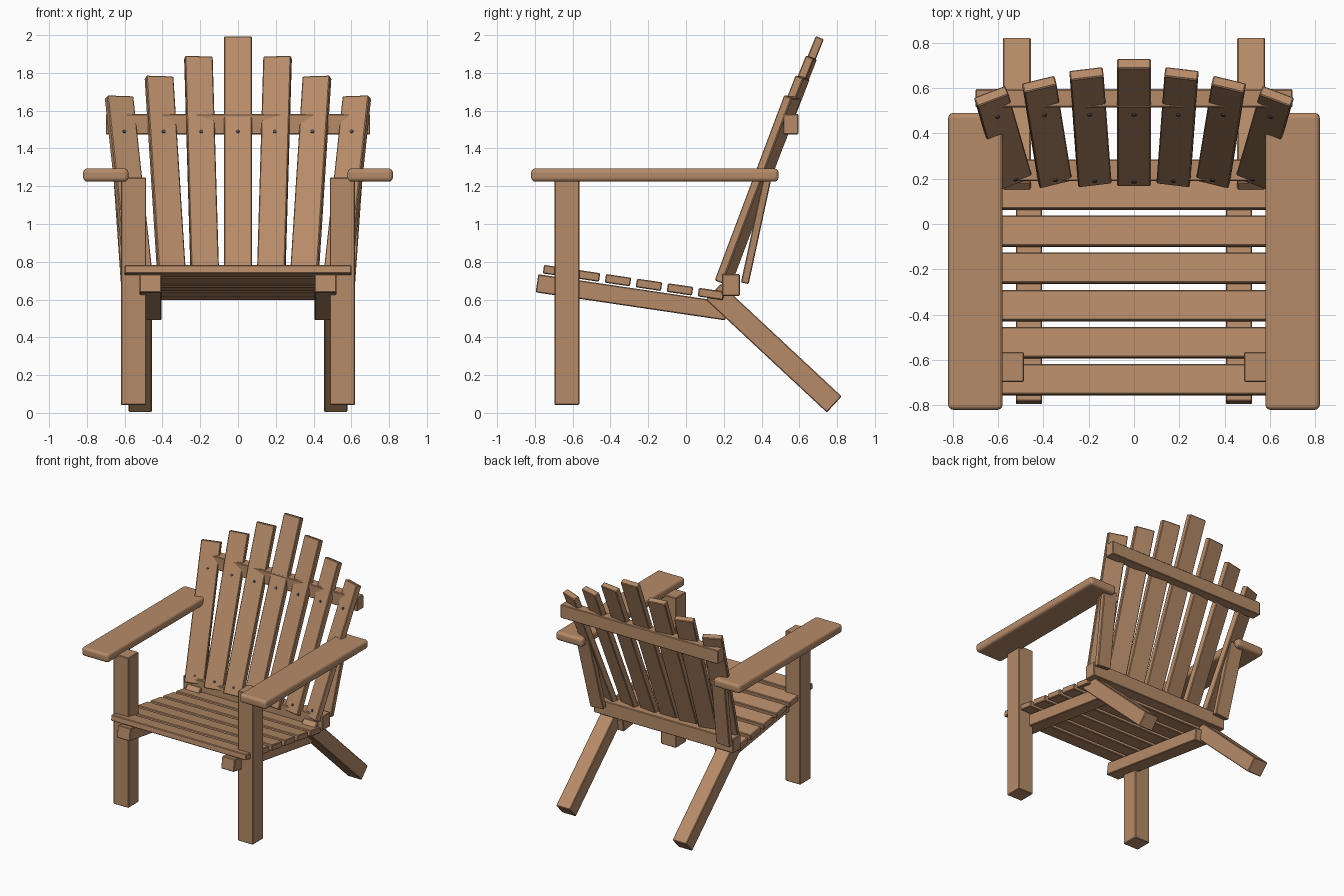
import bpy
import math
from mathutils import Matrix, Vector

cube = bpy.data.objects.get("Cube")
if cube:
    bpy.data.objects.remove(cube, do_unlink=True)


def material(name, colour, roughness):
    mat = bpy.data.materials.new(name)
    mat.use_nodes = True
    mat.diffuse_color = (*colour, 1)
    bsdf = mat.node_tree.nodes["Principled BSDF"]
    bsdf.inputs["Base Color"].default_value = (*colour, 1)
    bsdf.inputs["Roughness"].default_value = roughness
    return mat


WOOD = material("warm_wood", (0.47, 0.26, 0.14), 0.7)
METAL = material("dark_metal", (0.07, 0.07, 0.08), 0.5)


def board(name, size, matrix, bevel=0.005, segments=1):
    """Box of the given size, placed by a matrix, with eased edges."""
    bpy.ops.mesh.primitive_cube_add(size=1)
    obj = bpy.context.object
    obj.name = name
    obj.data.transform(Matrix.Diagonal((*size, 1)))
    obj.matrix_world = matrix
    obj.data.materials.append(WOOD)
    mod = obj.modifiers.new("eased_edges", "BEVEL")
    mod.width = bevel
    mod.segments = segments
    return obj


def spanning(name, low, high, **kw):
    """Axis-aligned board between two corners."""
    low, high = Vector(low), Vector(high)
    return board(name, high - low, Matrix.Translation((low + high) / 2), **kw)


def tilted(name, centre, size, degrees):
    """Board turned about the x axis."""
    turn = Matrix.Rotation(math.radians(degrees), 4, "X")
    return board(name, size, Matrix.Translation(centre) @ turn)


def frame(origin, across, up):
    """Matrix with z along up and x as near to across as possible."""
    z = up.normalized()
    x = (across - across.dot(z) * z).normalized()
    y = z.cross(x)
    return Matrix.Translation(origin) @ Matrix((x, y, z)).transposed().to_4x4()


# Seat slats, stepping down towards the back
SLOPE = -8.4
for i in range(6):
    y = -0.688 + 0.164 * i
    z = 0.751 - 0.148 * (y + 0.688)
    tilted(f"seat_slat_{i + 1}", (0, y, z), (1.2, 0.135, 0.046), SLOPE)

# Cross beams
spanning("back_lower_beam", (-0.62, 0.19, 0.62), (0.62, 0.285, 0.735))
spanning("back_upper_rail", (-0.7, 0.515, 1.475), (0.7, 0.595, 1.583))

# Parts in pairs
for side, s in (("left", 1), ("right", -1)):
    def pair(name, low, high, **kw):
        spanning(f"{name}_{side}", (min(s * low[0], s * high[0]), *low[1:]),
                 (max(s * low[0], s * high[0]), *high[1:]), **kw)

    pair("armrest", (0.58, -0.82, 1.224), (0.82, 0.49, 1.294), bevel=0.022, segments=3)
    pair("front_leg", (0.486, -0.697, 0.042), (0.62, -0.565, 1.247))
    tilted(f"seat_rail_{side}", (s * 0.463, -0.287, 0.612), (0.115, 1.015, 0.097), SLOPE)
    tilted(f"back_leg_{side}", (s * 0.517, 0.465, 0.343), (0.123, 0.875, 0.116), -43)

    # Arm support, standing behind the lower beam
    foot, head = Vector((s * 0.56, 0.312, 0.69)), Vector((s * 0.6, 0.435, 1.26))
    board(f"arm_support_{side}", (0.12, 0.042, (head - foot).length),
          frame((foot + head) / 2, Vector((1, 0, 0)), head - foot))

# Fan of back slats, each turned in towards the sitter, with its screws
TOPS = ((0, 0.687, 1.995), (0.207, 0.643, 1.89), (0.413, 0.597, 1.785), (0.622, 0.545, 1.68))
THICK = 0.046
for k in range(-3, 4):
    n, s = abs(k), (1 if k > 0 else -1)
    tx, ty, tz = TOPS[n]
    foot = Vector((0.172 * k, 0.165 + 0.004 * n, 0.7))
    head = Vector((s * tx, ty, tz))
    yaw = -math.radians(7.2 * k)
    fr = frame(foot, Vector((math.cos(yaw), math.sin(yaw), 0)), head - foot)
    length = (head - foot).length
    board(f"back_slat_{k + 4}", (0.148, THICK, length),
          fr @ Matrix.Translation((0, THICK / 2, length / 2)))
    for row, height in (("lower", 0.755), ("upper", 1.49)):
        along = length * (height - 0.7) / (tz - 0.7)
        bpy.ops.mesh.primitive_cylinder_add(vertices=12, radius=0.01, depth=0.012)
        screw = bpy.context.object
        screw.name = f"{row}_screw_{k + 4}"
        screw.matrix_world = (fr @ Matrix.Translation((0, 0, along))
                              @ Matrix.Rotation(math.pi / 2, 4, "X"))
        screw.data.materials.append(METAL)
